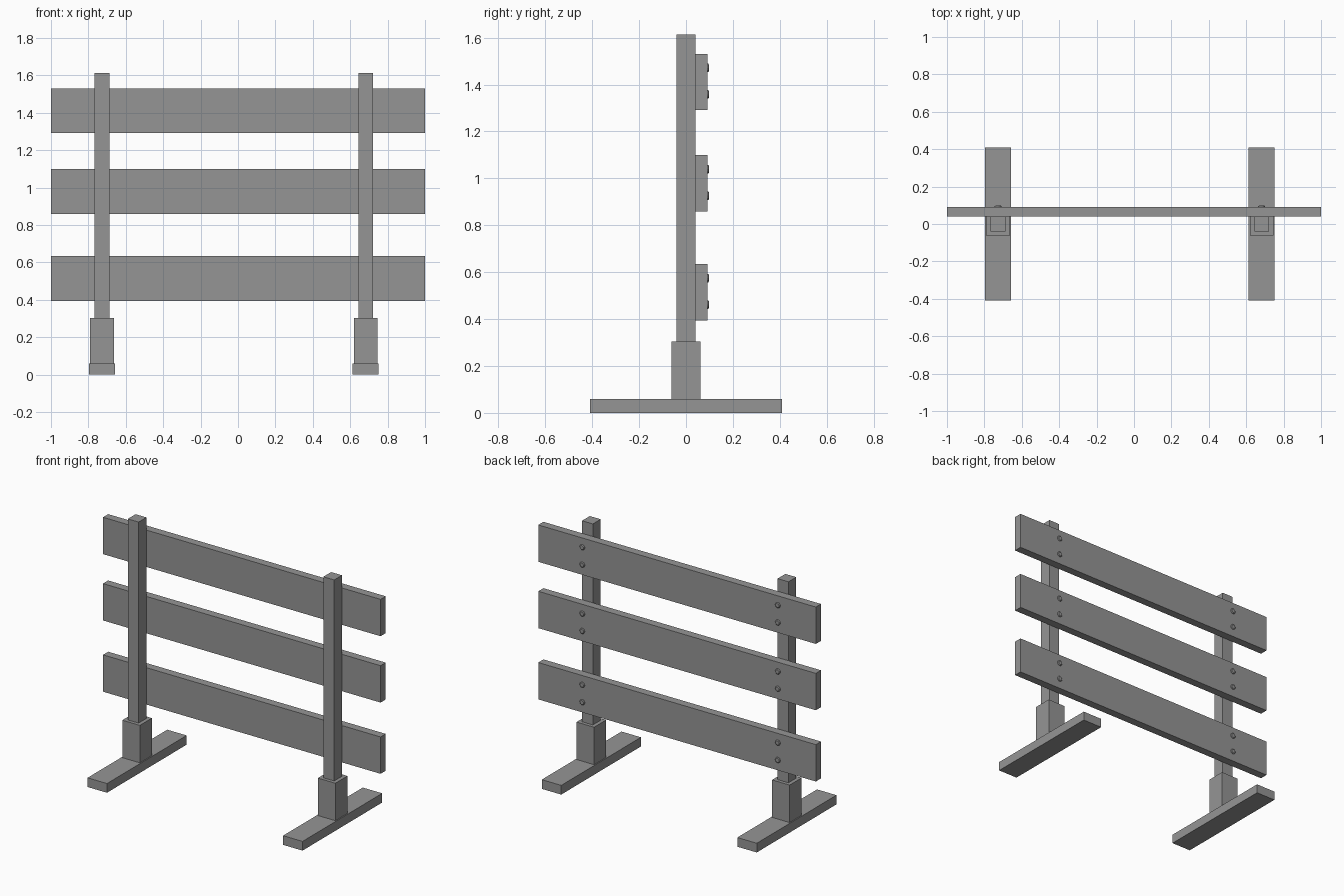
import bpy
import bmesh
from math import pi
from mathutils import Matrix

cube = bpy.data.objects.get("Cube")
if cube:
    bpy.data.objects.remove(cube, do_unlink=True)

GREY = (0.3, 0.3, 0.3, 1.0)
grey = bpy.data.materials.new("plain_grey")
grey.use_nodes = True
grey.diffuse_color = GREY
grey.node_tree.nodes["Principled BSDF"].inputs["Base Color"].default_value = GREY


def finish(name, bm):
    mesh = bpy.data.meshes.new(name)
    bm.to_mesh(mesh)
    bm.free()
    mesh.materials.append(grey)
    obj = bpy.data.objects.new(name, mesh)
    bpy.context.collection.objects.link(obj)
    return obj


def box(name, x, y, z):
    """Box from (min, max) ranges on each axis."""
    bm = bmesh.new()
    size = [b - a for a, b in (x, y, z)]
    centre = [(a + b) / 2 for a, b in (x, y, z)]
    bmesh.ops.create_cube(bm, size=1, matrix=Matrix.Translation(centre) @ Matrix.Diagonal((*size, 1)))
    return finish(name, bm)


def bolt(name, x, z):
    """Short round bolt head facing the back, with a chamfered rim."""
    bm = bmesh.new()
    for r1, r2, y1, y2 in ((0.018, 0.018, 0.085, 0.095), (0.018, 0.013, 0.095, 0.099)):
        place = Matrix.Translation((x, (y1 + y2) / 2, z)) @ Matrix.Rotation(-pi / 2, 4, "X")
        bmesh.ops.create_cone(bm, cap_ends=True, segments=12, radius1=r1, radius2=r2,
                              depth=y2 - y1, matrix=place)
    return finish(name, bm)


PLANK_CENTRES = {"lower": 0.515, "middle": 0.979, "upper": 1.411}

# Two uprights: foot, socket and post, with bolts through each plank
for side, x in (("right", -0.727), ("left", 0.682)):
    box(f"{side}_foot", (x - 0.07, x + 0.07), (-0.41, 0.41), (0, 0.06))
    box(f"{side}_socket", (x - 0.063, x + 0.063), (-0.062, 0.062), (0.06, 0.304))
    box(f"{side}_post", (x - 0.039, x + 0.039), (-0.04, 0.04), (0.3, 1.613))
    for level, z in PLANK_CENTRES.items():
        bolt(f"{side}_{level}_top_bolt", x, z + 0.06)
        bolt(f"{side}_{level}_bottom_bolt", x, z - 0.053)

# Planks across the back of the posts
for level, z in PLANK_CENTRES.items():
    box(f"{level}_plank", (-1, 1), (0.039, 0.092), (z - 0.12, z + 0.12))
